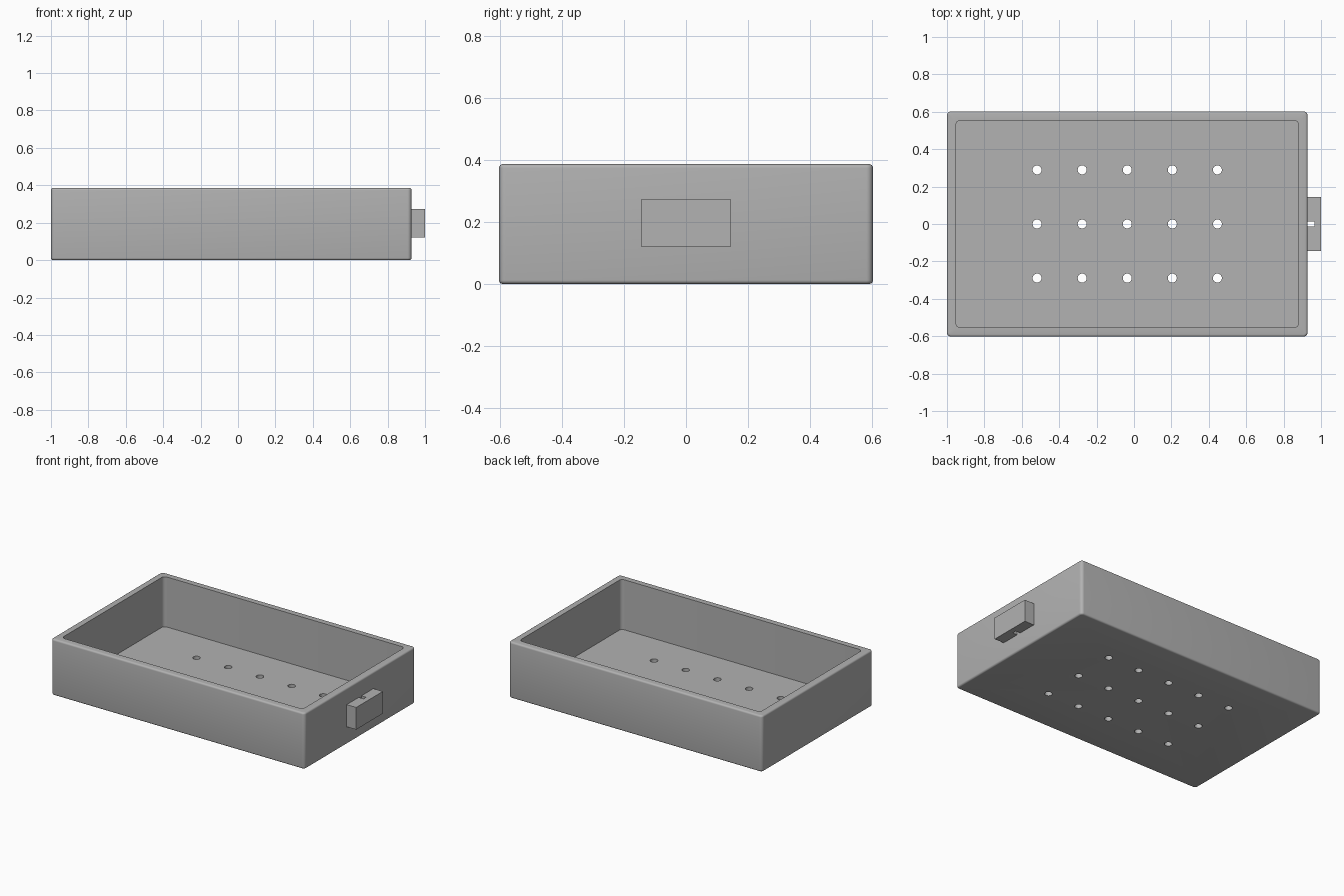
import bpy, bmesh, math

default = bpy.data.objects.get("Cube")
if default:
    bpy.data.objects.remove(default, do_unlink=True)

U = 2 / 83                      # model unit
L, W, H = 80 * U, 50 * U, 16 * U
CX = -1 + L / 2                 # tray centre along x
WALL, FLOOR = 2 * U, 0.042
FILLET, CORNER = 0.5 * U, 0.9 * U

grey = bpy.data.materials.new("plain_grey")
grey.use_nodes = True
colour = (0.445, 0.445, 0.445, 1)
grey.diffuse_color = colour
grey.node_tree.nodes["Principled BSDF"].inputs["Base Color"].default_value = colour


def finish(name, bm):
    bmesh.ops.recalc_face_normals(bm, faces=bm.faces)
    mesh = bpy.data.meshes.new(name)
    bm.to_mesh(mesh)
    bm.free()
    mesh.materials.append(grey)
    obj = bpy.data.objects.new(name, mesh)
    bpy.context.collection.objects.link(obj)
    return obj


def ring(bm, inset, radius, z, steps=6):
    """Loop of vertices around a rounded rectangle."""
    hx, hy = L / 2 - inset - radius, W / 2 - inset - radius
    loop = []
    for q, (sx, sy) in enumerate(((1, 1), (-1, 1), (-1, -1), (1, -1))):
        for i in range(steps + 1):
            a = (q + i / steps) * math.pi / 2
            loop.append(bm.verts.new((CX + sx * hx + radius * math.cos(a),
                                      sy * hy + radius * math.sin(a), z)))
    return loop


def add_box(bm, x0, x1, y0, y1, z0, z1):
    verts = bmesh.ops.create_cube(bm, size=1)["verts"]
    for v in verts:
        v.co = ((x0 + x1) / 2 + v.co.x * (x1 - x0),
                (y0 + y1) / 2 + v.co.y * (y1 - y0),
                (z0 + z1) / 2 + v.co.z * (z1 - z0))


def cut(obj, cutter):
    mod = obj.modifiers.new("cut", 'BOOLEAN')
    mod.operation, mod.solver, mod.object = 'DIFFERENCE', 'EXACT', cutter
    cutter.hide_render = True
    bpy.ops.object.select_all(action='DESELECT')
    bpy.context.view_layer.objects.active = obj
    obj.select_set(True)
    bpy.ops.object.modifier_apply(modifier=mod.name)
    bpy.data.objects.remove(cutter, do_unlink=True)
    bpy.ops.object.shade_smooth_by_angle(angle=math.radians(31))


# Tray shell: rounded outer edges, then the sharp rim and the cavity
bm = bmesh.new()
rings = []
arc = [i / 4 * math.pi / 2 for i in range(5)]
for a in arc:
    d = FILLET * (1 - math.sin(a))
    rings.append(ring(bm, d, CORNER - d, FILLET * (1 - math.cos(a))))
for a in reversed(arc):
    d = FILLET * (1 - math.sin(a))
    rings.append(ring(bm, d, CORNER - d, H - FILLET * (1 - math.cos(a))))
rings.append(ring(bm, WALL, U, H))
rings.append(ring(bm, WALL, U, FLOOR))
for lower, upper in zip(rings, rings[1:]):
    for i in range(len(lower)):
        j = (i + 1) % len(lower)
        bm.faces.new((lower[i], lower[j], upper[j], upper[i]))
bm.faces.new(rings[0])
bm.faces.new(rings[-1])
tray = finish("tray", bm)

# Drain holes: five by three grid
bm = bmesh.new()
for col in range(-2, 3):
    for row in range(-1, 2):
        made = bmesh.ops.create_cone(bm, cap_ends=True, segments=24,
                                     radius1=U, radius2=U, depth=0.2)
        bmesh.ops.translate(bm, verts=made["verts"],
                            vec=(CX + col * 10 * U, row * 12 * U, 0.03))
cut(tray, finish("drain_cutter", bm))

# Side tab with a small vertical slot against the tray
bm = bmesh.new()
add_box(bm, 1 - 3 * U, 1, -6 * U, 6 * U, 0.12, 0.272)
tab = finish("side_tab", bm)
bm = bmesh.new()
add_box(bm, 1 - 3.5 * U, 1 - 1.5 * U, -0.6 * U, 0.6 * U, 0, 0.4)
cut(tab, finish("slot_cutter", bm))
